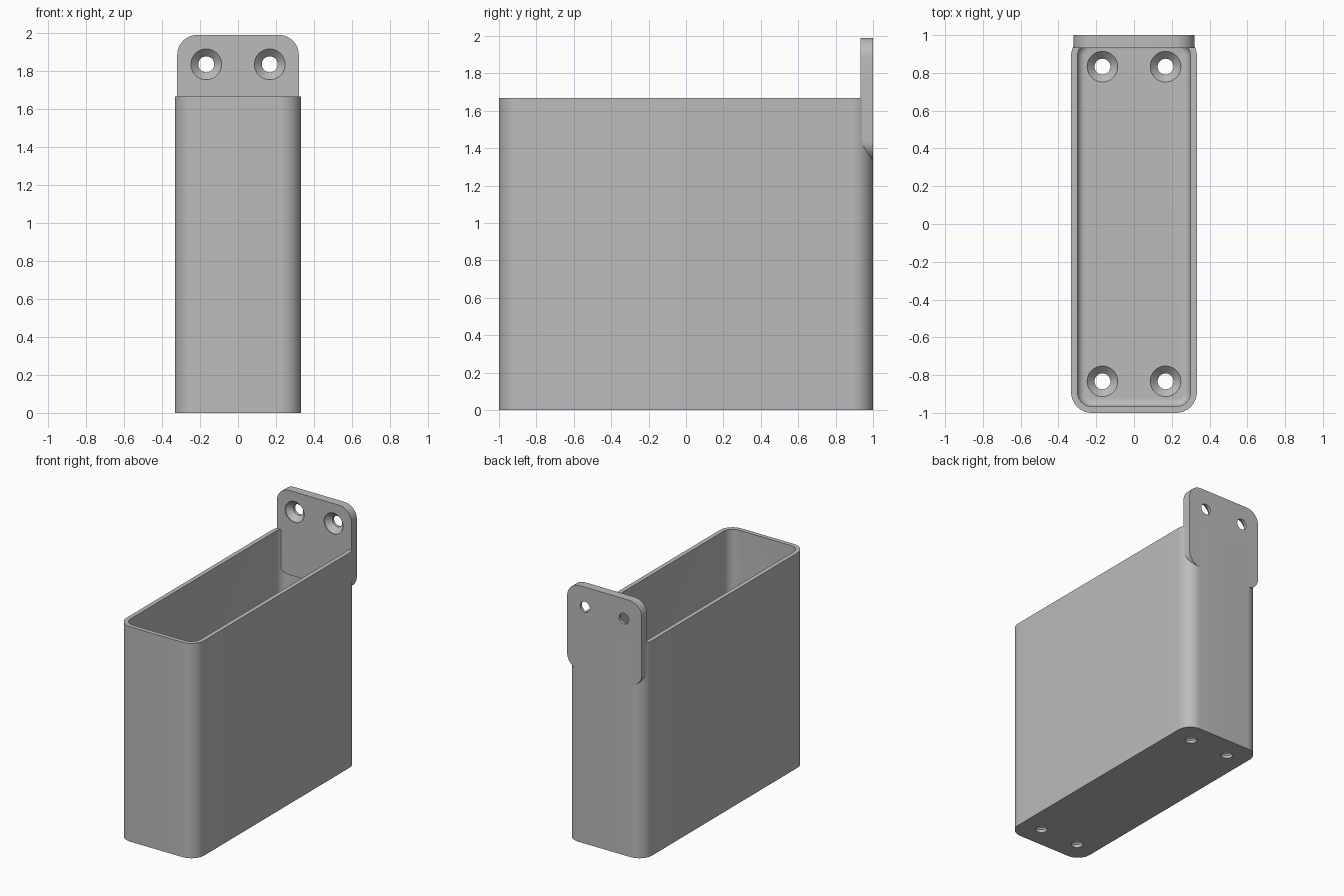
import bpy, bmesh
from math import pi, sin, cos, radians
from mathutils import Matrix, Vector

cube = bpy.data.objects.get("Cube")
if cube:
    bpy.data.objects.remove(cube)

HALF_W, HALF_L, HEIGHT = 0.333, 1.0, 1.667
WALL, FLOOR, RADIUS, FILLET = 0.034, 0.067, 0.11, 0.04
PLATE_W, PLATE_T, PLATE_LOW, PLATE_TOP = 0.32, 0.067, 1.335, 1.99

grey = bpy.data.materials.new("plain grey")
grey.use_nodes = True
colour = (0.5, 0.5, 0.5, 1)
grey.diffuse_color = colour
grey.node_tree.nodes["Principled BSDF"].inputs["Base Color"].default_value = colour


def rounded_rect(hx, hy, r, steps=12):
    """Counter-clockwise outline with rounded corners."""
    points = []
    for corner, (sx, sy) in enumerate([(1, 1), (-1, 1), (-1, -1), (1, -1)]):
        for i in range(steps + 1):
            a = (corner + i / steps) * pi / 2
            points.append((sx * (hx - r) + r * cos(a), sy * (hy - r) + r * sin(a)))
    return points


def loft(name, rings, matrix=Matrix()):
    """Skin a stack of (outline, height) rings and cap both ends."""
    bm = bmesh.new()
    loops = [[bm.verts.new(matrix @ Vector((x, y, z))) for x, y in outline]
             for outline, z in rings]
    for low, high in zip(loops, loops[1:]):
        n = len(low)
        for i in range(n):
            j = (i + 1) % n
            bm.faces.new((low[i], low[j], high[j], high[i]))
    bm.faces.new(loops[0][::-1])
    bm.faces.new(loops[-1])
    bmesh.ops.recalc_face_normals(bm, faces=bm.faces)
    mesh = bpy.data.meshes.new(name)
    bm.to_mesh(mesh)
    bm.free()
    mesh.materials.append(grey)
    obj = bpy.data.objects.new(name, mesh)
    bpy.context.collection.objects.link(obj)
    return obj


def activate(obj):
    bpy.ops.object.select_all(action='DESELECT')
    obj.select_set(True)
    bpy.context.view_layer.objects.active = obj


def drill(obj, placements):
    """Cut countersunk screw holes; local z = 0 is the wide face."""
    for matrix in placements:
        profile = [(0.042, -0.2), (0.042, -0.045), (0.081, -0.006),
                   (0.081, 0.03)]
        rings = [(rounded_rect(r, r, r * 0.9999, 10), z) for r, z in profile]
        cutter = loft("hole_cutter", rings, matrix)
        cutter.hide_render = True
        activate(obj)
        mod = obj.modifiers.new("screw hole", 'BOOLEAN')
        mod.operation, mod.solver, mod.object = 'DIFFERENCE', 'EXACT', cutter
        bpy.ops.object.modifier_apply(modifier=mod.name)
        bpy.data.objects.remove(cutter)


# Open box: outer wall, rim, inner wall, floor fillet
def inner(offset):
    return rounded_rect(HALF_W - offset, HALF_L - offset, RADIUS - offset)


box_rings = [(inner(0), 0), (inner(0), HEIGHT), (inner(WALL), HEIGHT)]
for i in range(7):
    a = i / 6 * pi / 2
    box_rings.append((inner(WALL + FILLET * (1 - cos(a))),
                      FLOOR + FILLET * (1 - sin(a))))
box = loft("open_box", box_rings)
drill(box, [Matrix.Translation((sx * 0.167, sy * 0.833, FLOOR))
            for sx in (-1, 1) for sy in (-1, 1)])

# Mounting plate, flush with the back wall
upright = Matrix.Rotation(pi / 2, 4, 'X')
centre_z = (PLATE_LOW + PLATE_TOP) / 2
outline = rounded_rect(PLATE_W, (PLATE_TOP - PLATE_LOW) / 2, 0.105)
plate = loft("mounting_plate", [(outline, 0), (outline, PLATE_T)],
             Matrix.Translation((0, HALF_L, centre_z)) @ upright)
drill(plate, [Matrix.Translation((sx * 0.167, HALF_L - PLATE_T, 1.835)) @ upright
              for sx in (-1, 1)])

for obj in (box, plate):
    activate(obj)
    bpy.ops.object.shade_smooth_by_angle(angle=radians(30))
